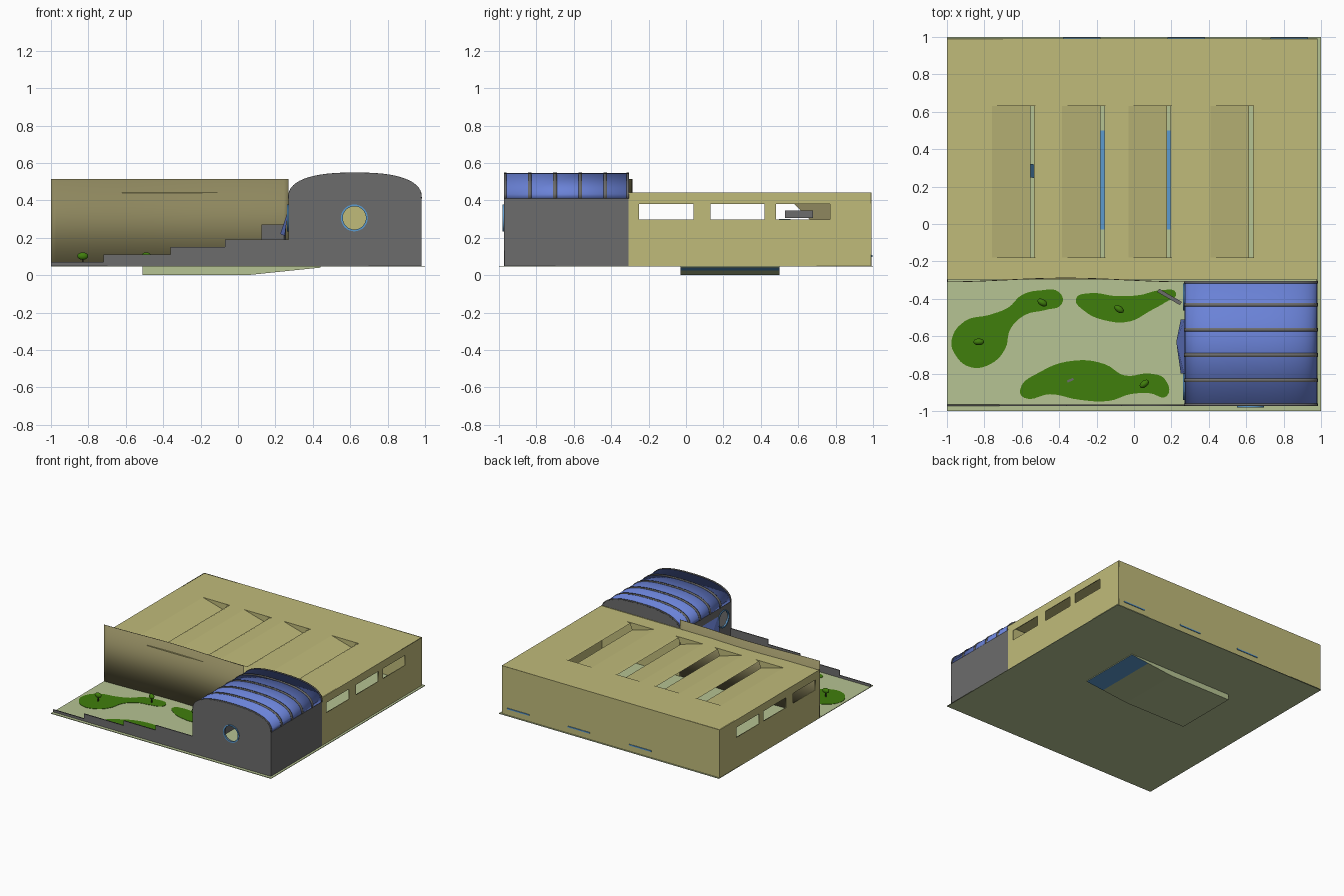
import bpy, bmesh, math
from mathutils import Matrix

cube = bpy.data.objects.get("Cube")
if cube:
    bpy.data.objects.remove(cube, do_unlink=True)


def material(name, r, g, b):
    lin = [((c / 255 + 0.055) / 1.055) ** 2.4 for c in (r, g, b)] + [1.0]
    m = bpy.data.materials.new(name)
    m.use_nodes = True
    m.diffuse_color = lin
    m.node_tree.nodes["Principled BSDF"].inputs["Base Color"].default_value = lin
    return m


KHAKI = material("khaki", 192, 187, 122)
OLIVE = material("dark khaki", 142, 135, 94)
GREY = material("grey", 108, 108, 108)
BLUE = material("roof blue", 106, 130, 215)
WATER = material("light blue", 92, 155, 208)
PALE = material("pale green", 182, 195, 147)
LAWN = material("lawn green", 64, 126, 12)
BARK = material("dark bark", 50, 45, 30)


def add(name, mesh, *mats):
    ob = bpy.data.objects.new(name, mesh)
    bpy.context.collection.objects.link(ob)
    mesh.materials.clear()
    for m in mats:
        mesh.materials.append(m)
    return ob


def mesh_part(name, verts, faces, *mats):
    me = bpy.data.meshes.new(name)
    me.from_pydata(verts, [], faces)
    return add(name, me, *mats)


def box(name, x0, x1, y0, y1, z0, z1, mat):
    v = [(x, y, z) for x in (x0, x1) for y in (y0, y1) for z in (z0, z1)]
    f = [(0, 1, 3, 2), (4, 6, 7, 5), (0, 4, 5, 1), (2, 3, 7, 6), (0, 2, 6, 4), (1, 5, 7, 3)]
    return mesh_part(name, v, f, mat)


def rect(u0, u1, v0, v1):
    return [(u0, v0), (u1, v0), (u1, v1), (u0, v1)]


def circle(u, v, r, n=32):
    return [(u + r * math.cos(2 * math.pi * i / n), v + r * math.sin(2 * math.pi * i / n)) for i in range(n)]


AXES = {"x": Matrix(((0, 0, 1, 0), (1, 0, 0, 0), (0, 1, 0, 0), (0, 0, 0, 1))),
        "y": Matrix(((1, 0, 0, 0), (0, 0, -1, 0), (0, 1, 0, 0), (0, 0, 0, 1))),
        "z": Matrix.Identity(4)}


def panel(name, axis, at, thick, mat, outline, holes=(), smooth=False):
    """Flat slab across an axis, centred at a position, with cut-out holes."""
    cu = bpy.data.curves.new(name, "CURVE")
    cu.dimensions, cu.fill_mode, cu.extrude = "2D", "BOTH", thick / 2
    cu.resolution_u = 5
    for pts in [outline, *holes]:
        sp = cu.splines.new("BEZIER" if smooth else "POLY")
        knots = sp.bezier_points if smooth else sp.points
        knots.add(len(pts) - 1)
        for k, (u, v) in zip(knots, pts):
            if smooth:
                k.co = (u, v, 0)
                k.handle_left_type = k.handle_right_type = "AUTO"
            else:
                k.co = (u, v, 0, 1)
        sp.use_cyclic_u = True
    tmp = bpy.data.objects.new(name + "_outline", cu)
    bpy.context.collection.objects.link(tmp)
    dg = bpy.context.evaluated_depsgraph_get()
    me = bpy.data.meshes.new_from_object(tmp.evaluated_get(dg))
    bpy.data.objects.remove(tmp, do_unlink=True)
    shift = [at if a == axis else 0 for a in "xyz"]
    me.transform(Matrix.Translation(shift) @ AXES[axis])
    return add(name, me, mat)


G, H = 0.05, 0.443          # ground level, hall roof level

# Ground and pool
panel("ground", "z", 0.0475, 0.005, PALE, rect(-1, 1, -1, 1), [rect(-0.51, 0.44, -0.03, 0.5)])
prof = [(-0.51, 0.045), (-0.51, 0.0), (0.05, 0.0), (0.28, 0.024), (0.44, 0.04), (0.44, 0.045)]
n = len(prof)
pool = mesh_part("pool_basin", [(x, y, z) for y in (-0.03, 0.5) for x, z in prof],
                 [(i, i + 1, n + i + 1, n + i) for i in range(n - 1)]
                 + [tuple(range(n)), tuple(range(2 * n - 1, n - 1, -1))], PALE, WATER)
pool.data.polygons[3].material_index = 1
box("pool_water", -0.51, 0.44, -0.03, 0.5, 0.043, 0.047, WATER)

# Hall walls with window openings on both sides
windows = [rect(a, a + 0.29, 0.298, 0.38) for a in (-0.25, 0.13, 0.48)]
for name, x in (("hall_left_wall", 0.978), ("hall_right_wall", -0.997)):
    panel(name, "x", x, 0.006, KHAKI, rect(-0.308, 0.99, G, H), windows)
panel("hall_back_wall", "y", 0.988, 0.006, KHAKI, rect(-1, 0.98, G, H))
panel("hall_front_wall", "y", -0.307, 0.006, KHAKI, rect(0.27, 0.98, G, H))
for i, x in enumerate((-0.38, 0.18, 0.73)):
    box(f"back_wall_strip_{i + 1}", x, x + 0.2, 0.99, 0.996, 0.098, 0.108, WATER)

# Wavy front wall standing above the roof
N = 48
wave = []
for i in range(N + 1):
    t = i / N
    wave.append((-1 + 1.27 * t, -0.299 - 0.01 * math.cos(2 * math.pi * t)))
wall = mesh_part("wavy_wall", [(x, y, z) for z in (G, 0.513) for x, y in wave],
                 [(i, i + 1, N + 2 + i, N + 1 + i) for i in range(N)], OLIVE)
for p in wall.data.polygons:
    p.use_smooth = True
sol = wall.modifiers.new("thickness", "SOLIDIFY")
sol.thickness, sol.offset = 0.004, 0

# Hall roof with sunken sawtooth skylights
lights = (-0.76, -0.385, -0.03, 0.41)
Y0, Y1 = -0.18, 0.63
panel("hall_roof", "z", H - 0.002, 0.004, KHAKI, rect(-1, 0.98, -0.298, 0.99),
      [rect(x, x + 0.25, Y0, Y1) for x in lights])
for i, x in enumerate(lights):
    sec = [(x, H), (x + 0.206, 0.385), (x + 0.226, 0.432), (x + 0.25, H)]
    mesh_part(f"skylight_{i + 1}", [(a, y, z) for y in (Y0, Y1) for a, z in sec],
              [(0, 1, 5, 4), (2, 3, 7, 6), (0, 1, 2, 3), (7, 6, 5, 4)], KHAKI)

# Slide and platform inside the hall
box("slide_platform", -0.8, -0.65, 0.53, 0.68, 0.305, 0.345, GREY)
panel("slide_screen", "x", -0.85, 0.006, OLIVE,
      [(0.58, 0.38), (0.66, 0.3), (0.68, G), (0.77, G), (0.77, 0.38)])
path = [(-0.72, 0.53, 0.3), (-0.7, 0.4, 0.24), (-0.62, 0.3, 0.18), (-0.48, 0.27, 0.07)]
mesh_part("slide", [(x + d, y + d, z) for d in (-0.03, 0.03) for x, y, z in path],
          [(i, i + 1, i + 5, i + 4) for i in range(3)], WATER)

# Entrance block: vaulted profile
CX, W, SPRING, RISE = 0.625, 0.355, 0.41, 0.136


def arch(grow=0.0, n=28):
    pts = []
    for i in range(n + 1):
        a = math.pi * i / n
        c, s = math.cos(a), max(math.sin(a), 0)
        u = math.copysign(abs(c) ** 0.8, c)
        pts.append((CX + (W + grow) * u, SPRING + (RISE + grow) * s ** 0.8))
    return pts


def vault(name, y0, y1, grow, mat):
    pts = arch(grow)
    m = len(pts)
    ob = mesh_part(name, [(x, y, z) for y in (y0, y1) for x, z in pts],
                   [(i, i + 1, m + i + 1, m + i) for i in range(m - 1)], mat)
    for p in ob.data.polygons:
        p.use_smooth = True
    s = ob.modifiers.new("thickness", "SOLIDIFY")
    s.thickness, s.offset = 0.006, 0
    return ob


vault("vault_roof", -0.965, -0.308, -0.004, BLUE)
for i, y in enumerate((-0.966, -0.835, -0.7, -0.565, -0.432, -0.312)):
    w = 0.006 if i in (0, 5) else 0.01
    vault(f"vault_rib_{i + 1}", y - w, y + w, 0.0, GREY)

# Entrance block walls with round windows
R = 0.062
panel("entrance_front_wall", "y", -0.97, 0.008, GREY,
      [(CX - W, G), (CX + W, G)] + arch(), [circle(0.622, 0.306, R)])
panel("entrance_back_gable", "y", -0.309, 0.006, GREY, arch(-0.001))
panel("entrance_left_wall", "x", 0.978, 0.006, GREY, rect(-0.97, -0.308, G, SPRING))
side = (-0.87, -0.39)
panel("entrance_right_wall", "x", 0.273, 0.006, GREY, rect(-0.97, -0.308, G, SPRING),
      [circle(y, 0.306, R) for y in side])
panel("front_window_ring", "y", -0.972, 0.016, WATER, circle(0.622, 0.306, 0.072), [circle(0.622, 0.306, R)])
for i, y in enumerate(side):
    panel(f"side_window_ring_{i + 1}", "x", 0.271, 0.016, WATER, circle(y, 0.306, 0.072), [circle(y, 0.306, R)])
mesh_part("entrance_canopy", [(0.269, -0.51, 0.35), (0.269, -0.8, 0.35), (0.226, -0.63, 0.22), (0.25, -0.8, 0.21),
                              (0.25, -0.51, 0.21)], [(0, 2, 1), (1, 2, 3), (0, 4, 2)], BLUE)

# Stepped garden wall and short screen wall
panel("stepped_wall", "y", -0.97, 0.008, GREY,
      [(-1, G), (0.27, G), (0.27, 0.19), (-0.07, 0.19), (-0.07, 0.15), (-0.36, 0.15),
       (-0.36, 0.11), (-0.72, 0.11), (-0.72, 0.07), (-1, 0.07)])
screen = box("screen_wall", -0.07, 0.07, -0.01, 0.01, G, 0.272, GREY)
screen.location = (0.19, -0.39, 0)
screen.rotation_euler.z = math.radians(-30)

# Lawn beds
beds = {
    "left_bed": [(-.975, -.62), (-.905, -.52), (-.77, -.485), (-.67, -.445), (-.6, -.38), (-.5, -.355), (-.4, -.365),
                 (-.385, -.425), (-.475, -.46), (-.58, -.485), (-.66, -.56), (-.69, -.67), (-.77, -.75),
                 (-.875, -.765), (-.955, -.7)],
    "middle_bed": [(-.31, -.4), (-.235, -.37), (-.1, -.385), (.03, -.38), (.14, -.355), (.225, -.37), (.165, -.42),
                   (.085, -.465), (-.02, -.52), (-.155, -.515), (-.265, -.465)],
    "front_bed": [(-.61, -.89), (-.5, -.79), (-.315, -.73), (-.155, -.75), (-.05, -.81), (.085, -.8), (.165, -.83),
                  (.175, -.92), (.085, -.905), (-.02, -.91), (-.13, -.945), (-.29, -.94), (-.45, -.91), (-.585, -.93)],
}
for name, pts in beds.items():
    panel(name, "z", G + 0.001, 0.003, LAWN, pts, smooth=True)

# Small trees
for i, (x, y, turn) in enumerate(((-.83, -.63, 0), (-.49, -.42, -30), (-.08, -.455, -35), (.055, -.855, 40))):
    bm = bmesh.new()
    bmesh.ops.create_uvsphere(bm, u_segments=12, v_segments=8, radius=1)
    for f in bm.faces:
        f.smooth = True
    me = bpy.data.meshes.new("tree_crown")
    bm.to_mesh(me)
    bm.free()
    crown = add(f"tree_crown_{i + 1}", me, LAWN)
    crown.scale = (0.029, 0.018, 0.02)
    crown.location = (x, y, 0.102)
    crown.rotation_euler.z = math.radians(turn)
    box(f"tree_trunk_{i + 1}", x - .004, x + .004, y - .004, y + .004, G, 0.095, BARK)
stone = box("garden_stone", -0.018, 0.018, -0.006, 0.006, G, 0.06, GREY)
stone.location = (-0.34, -0.835, 0)
stone.rotation_euler.z = math.radians(25)
